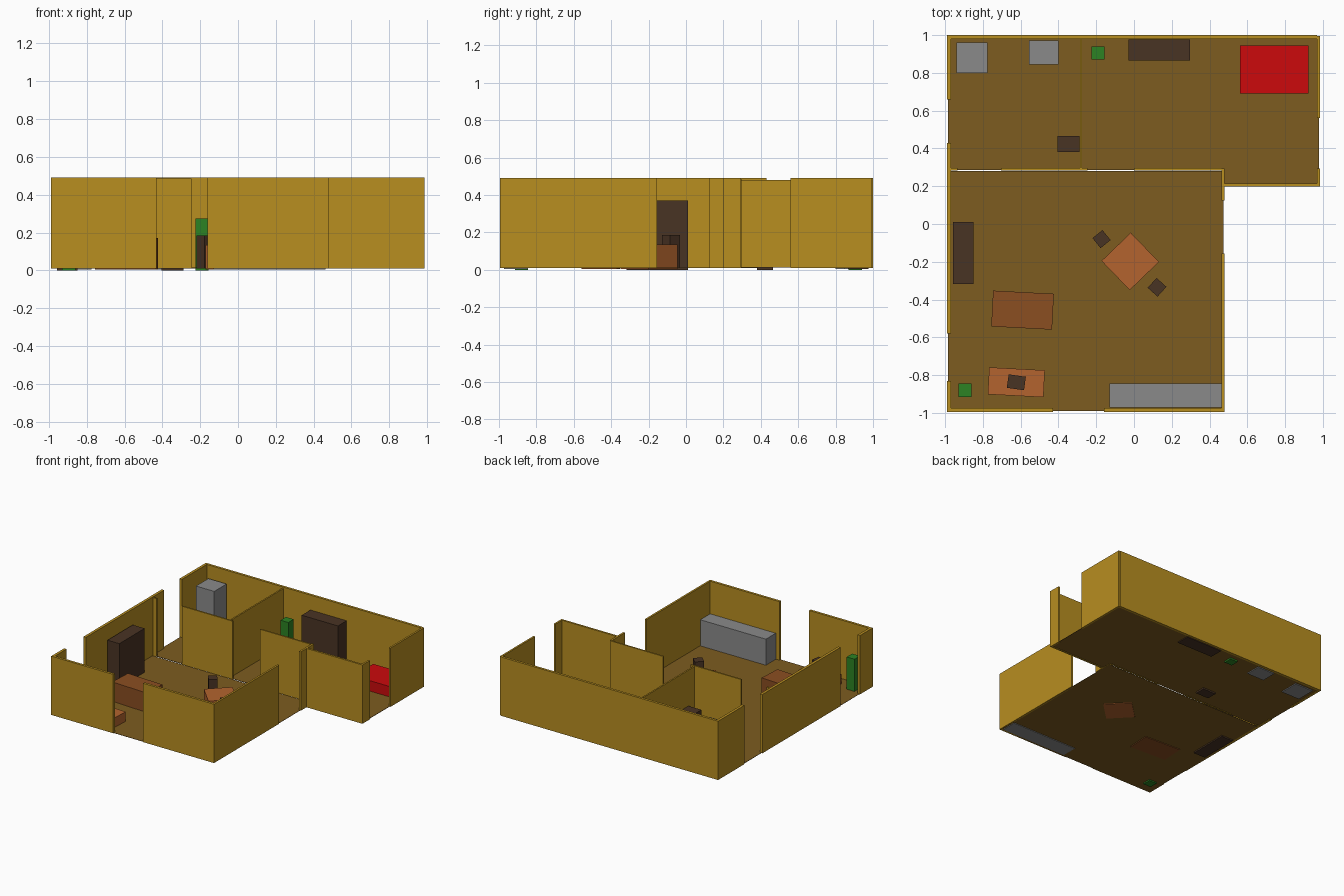
import bpy
import math

cube = bpy.data.objects.get("Cube")
if cube:
    bpy.data.objects.remove(cube, do_unlink=True)


def material(name, rgb):
    """Flat material from an sRGB colour in 0-255."""
    lin = [((c / 255 + 0.055) / 1.055) ** 2.4 if c > 10 else c / 255 / 12.92 for c in rgb]
    m = bpy.data.materials.new(name)
    m.use_nodes = True
    m.diffuse_color = (*lin, 1)
    m.node_tree.nodes["Principled BSDF"].inputs["Base Color"].default_value = (*lin, 1)
    return m


GOLD = material("wall gold", (184, 142, 32))
FLOOR = material("floor brown", (125, 92, 32))
DARK = material("dark wood", (73, 51, 36))
ORANGE = material("orange wood", (179, 100, 46))
SOFA = material("sofa brown", (139, 78, 33))
GREY = material("appliance grey", (138, 138, 138))
GREEN = material("plant green", (44, 130, 35))
RED = material("bed red", (204, 10, 12))


def box(name, mat, center, size, z0, z1, angle=0):
    """Upright box, turned by angle degrees about z."""
    bpy.ops.mesh.primitive_cube_add(size=1, location=(*center, (z0 + z1) / 2))
    ob = bpy.context.object
    ob.name = name
    ob.scale = (*size, z1 - z0)
    ob.rotation_euler.z = math.radians(angle)
    ob.data.materials.append(mat)
    return ob


def span(name, mat, x0, x1, y0, y1, z0, z1):
    """Box given by its limits."""
    return box(name, mat, ((x0 + x1) / 2, (y0 + y1) / 2), (x1 - x0, y1 - y0), z0, z1)


# Floors of the back wing and the main room
span("back_floor", FLOOR, -0.985, 0.98, 0.285, 0.99, 0.012, 0.015)
span("side_floor", FLOOR, 0.475, 0.98, 0.2, 0.285, 0.012, 0.015)
span("main_floor", FLOOR, -0.985, 0.475, -0.99, 0.28, 0.01, 0.012)

# Outer walls, with gaps for doors and windows
BASE, TOP = 0.01, 0.49
span("back_wall", GOLD, -0.99, 0.97, 0.98, 1.0, BASE, TOP)
for x0, x1 in ((-0.99, -0.43), (-0.16, 0.48)):
    span("front_wall", GOLD, x0, x1, -0.995, -0.975, BASE, TOP)
for y0, y1 in ((-0.975, -0.83), (-0.58, 0.43), (0.66, 0.98)):
    span("right_side_wall", GOLD, -0.99, -0.968, y0, y1, BASE, TOP)
for y0, y1 in ((-0.975, -0.155), (0.125, 0.295)):
    span("left_main_wall", GOLD, 0.464, 0.48, y0, y1, BASE, TOP)
for y0, y1 in ((0.198, 0.295), (0.56, 0.995)):
    span("left_wing_wall", GOLD, 0.97, 0.985, y0, y1, BASE, TOP)
span("wing_front_wall", GOLD, 0.48, 0.97, 0.198, 0.214, BASE, TOP)

# Thin inner partitions
for x0, x1 in ((-0.968, -0.935), (-0.705, -0.247), (0.0, 0.464)):
    span("cross_partition", GOLD, x0, x1, 0.284, 0.296, BASE, TOP - 0.005)
span("room_partition", GOLD, -0.286, -0.274, 0.296, 0.98, 0.015, 0.48)

# Kitchen and utility units
span("tall_fridge", GREY, -0.94, -0.775, 0.8, 0.96, 0.005, 0.39)
span("low_appliance", GREY, -0.555, -0.4, 0.845, 0.972, 0.005, 0.225)
span("kitchen_counter", GREY, -0.13, 0.462, -0.972, -0.845, 0.005, 0.225)

# Storage
span("wardrobe", DARK, -0.03, 0.297, 0.865, 0.977, 0.005, 0.37)
span("bookcase", DARK, -0.957, -0.85, -0.317, 0.01, 0, 0.37)

# Plants
for x, y in ((-0.19, 0.905), (-0.895, -0.88)):
    box("plant", GREEN, (x, y), (0.07, 0.07), 0, 0.275)

# Bed
span("bed", RED, 0.56, 0.925, 0.69, 0.945, 0.015, 0.1)

# Dining table with chairs
box("dining_table", ORANGE, (-0.02, -0.198), (0.215, 0.215), 0.005, 0.135, 44)
box("chair", DARK, (-0.172, -0.08), (0.068, 0.068), 0.012, 0.185, 39)
box("chair", DARK, (0.122, -0.335), (0.07, 0.07), 0.012, 0.185, 48)

# Stool beside the partition
span("stool", DARK, -0.405, -0.288, 0.38, 0.465, 0, 0.19)

# Sofa facing a low stand with a screen
box("sofa", SOFA, (-0.59, -0.456), (0.322, 0.19), 0.005, 0.17, -3)
box("media_stand", ORANGE, (-0.623, -0.838), (0.295, 0.143), 0.012, 0.09, -3)
box("screen", DARK, (-0.623, -0.838), (0.092, 0.072), 0.09, 0.19, -8)
